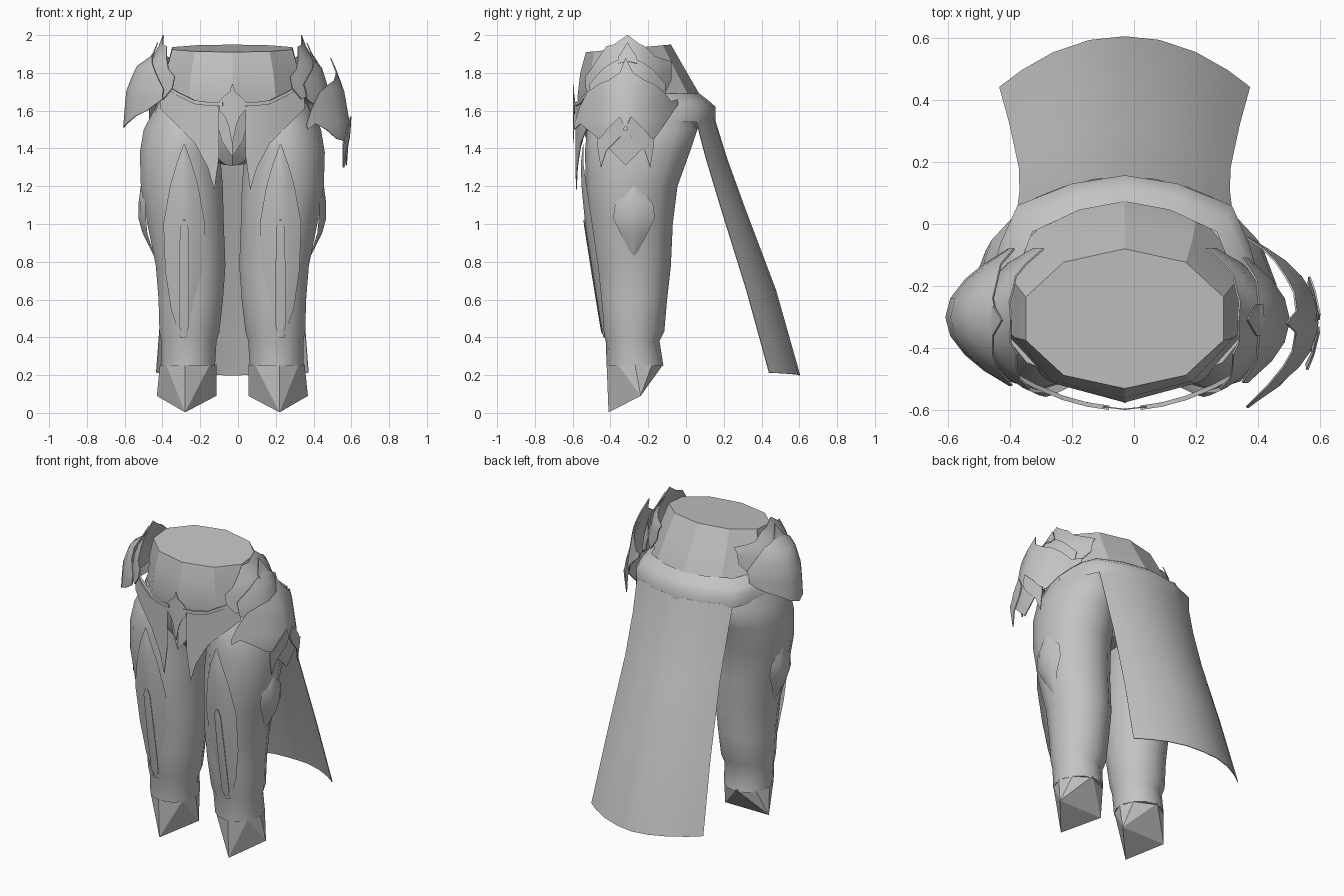
import bpy, bmesh, math

CX = -0.03  # symmetry plane of the body
steel = bpy.data.materials.new("plain grey")
steel.diffuse_color = (0.55, 0.55, 0.55, 1)


def finish(name, bm, thick=0.0, angle=35):
    bmesh.ops.remove_doubles(bm, verts=bm.verts, dist=0.0005)
    bmesh.ops.recalc_face_normals(bm, faces=bm.faces)
    me = bpy.data.meshes.new(name)
    bm.to_mesh(me)
    bm.free()
    me.materials.append(steel)
    ob = bpy.data.objects.new(name, me)
    bpy.context.collection.objects.link(ob)
    bpy.ops.object.select_all(action='DESELECT')
    ob.select_set(True)
    bpy.context.view_layer.objects.active = ob
    if thick:
        mod = ob.modifiers.new("thickness", 'SOLIDIFY')
        mod.thickness = thick
        mod.offset = 0
        bpy.ops.object.modifier_apply(modifier=mod.name)
    bpy.ops.object.shade_smooth_by_angle(angle=math.radians(angle))
    return ob


def skin(name, rows, closed=False, caps=False, thick=0.0, angle=35):
    """Join rows of points (d, y, z) into a surface; d is measured from the symmetry plane."""
    bm = bmesh.new()
    vs = [[bm.verts.new((CX + d, y, z)) for d, y, z in r] for r in rows]
    n = len(vs[0])
    for a, b in zip(vs, vs[1:]):
        for i in range(n if closed else n - 1):
            j = (i + 1) % n
            bm.faces.new((a[i], a[j], b[j], b[i]))
    if caps:
        bm.faces.new(vs[0])
        bm.faces.new(vs[-1])
    return finish(name, bm, thick, angle)


def ring(d0, d1, y0, y1, zf, zb, n, s=1):
    """Oval ring inside the given bounds, tilted from zf at the front to zb at the back."""
    out = []
    for i in range(n):
        a = math.pi / 2 + 2 * math.pi * i / n
        t = (math.sin(a) + 1) / 2
        out.append((s * ((d0 + d1) / 2 + (d1 - d0) / 2 * math.cos(a)),
                    y0 + (y1 - y0) * t, zf + (zb - zf) * t))
    return out


def lerp(table, z):
    if z >= table[0][0]:
        return table[0][1]
    for (z0, v0), (z1, v1) in zip(table, table[1:]):
        if z >= z1:
            return v0 + (v1 - v0) * (z0 - z) / (z0 - z1)
    return table[-1][1]


def hip_plate(name, cols, profile, bend, s, mid=-0.31, steps=6):
    """Curved side plate: columns (y, top, bottom), outward profile by height."""
    rows = []
    for k in range(steps + 1):
        r = []
        for y, top, bot in cols:
            z = top + (bot - top) * k / steps
            r.append((s * (lerp(profile, z) - bend * (y - mid) ** 2), y, z))
        rows.append(r)
    skin(name, rows, thick=0.006, angle=45)


# Waist and pelvis
body = [(.335, -.53, -.08, 1.91, 1.95), (.37, -.56, 0, 1.80, 1.81), (.39, -.575, .07, 1.67, 1.69),
        (.43, -.565, .10, 1.60, 1.60), (.45, -.54, .06, 1.48, 1.50),
        (.20, -.50, -.05, 1.38, 1.40), (.06, -.46, -.16, 1.31, 1.33)]
skin("waist", [ring(-w, w, a, b, zf, zb, 10) for w, a, b, zf, zb in body], True, True, angle=22)

# Rear belt, running round to the hip plates
arc = [(-.44, -.2), (-.40, -.06), (-.345, .06), (-.17, .13), (0, .157),
       (.17, .13), (.345, .06), (.40, -.06), (.44, -.2)]
skin("rear_belt", [[(d * .86, y - .085, 1.69) for d, y in arc],
                   [(d * .96, y - .04, 1.655) for d, y in arc],
                   [(d, y, 1.62) for d, y in arc],
                   [(d, y, 1.54) for d, y in arc]], angle=50)

# Cape: height, half width, centre y, edge y
cape = [(1.56, .345, .15, .05), (1.35, .338, .215, .105), (1.1, .34, .305, .18),
        (.65, .37, .475, .32), (.198, .403, .603, .44)]
us = (-1, -.82, -.57, -.28, 0, .28, .57, .82, 1)
skin("cape", [[(u * w, yc + (ye - yc) * abs(u) ** 2.05, z + (.015 * abs(u) if z < .5 else 0))
               for u in us] for z, w, yc, ye in cape], thick=0.004)

leg = [(1.64, .10, .40, -.47, .0), (1.5, .04, .475, -.525, .06), (1.38, .06, .495, -.535, .02),
       (1.2, .045, .49, -.53, -.045), (1.0, .04, .455, -.515, -.07), (.78, .032, .41, -.48, -.08),
       (.6, .045, .395, -.46, -.10), (.43, .065, .39, -.44, -.115), (.38, .08, .38, -.425, -.14),
       (.25, .088, .38, -.42, -.12)]
for s, side in ((1, "right"), (-1, "left")):
    # Leg
    skin(side + "_leg", [ring(a, b, y0, y1, z, z, 14, s) for z, a, b, y0, y1 in leg], True, True)

    # Pointed foot
    bm = bmesh.new()
    for d, y, z in [(.25, -.42, .25), (.35, -.36, .255), (.383, -.27, .255), (.25, -.118, .26),
                    (.35, -.18, .255), (.12, -.18, .255), (.085, -.27, .255), (.12, -.36, .255),
                    (.25, -.41, .003), (.4, -.24, .09), (.085, -.24, .09)]:
        bm.verts.new((CX + s * d, y, z))
    bmesh.ops.convex_hull(bm, input=bm.verts)
    finish(side + "_foot", bm, angle=15)

    # Long front plate on thigh and shin, with a raised narrow strip
    rows = [(1.42, .004, -.545), (1.32, .04, -.557), (1.2, .075, -.553), (1.0, .11, -.534),
            (.75, .10, -.495), (.55, .07, -.464), (.40, .02, -.438)]
    skin(side + "_thigh_plate", [[(s * (.255 + w * u), y + .035 * abs(u) ** 1.5 * w / .1, z)
                                  for u in (-1, -.5, 0, .5, 1)] for z, w, y in rows])
    rows = [(1.02, .006, -.541), (.98, .022, -.536), (.75, .026, -.5), (.46, .026, -.453),
            (.42, .012, -.445)]
    skin(side + "_shin_strip", [[(s * (.255 + w * u), y + .003 * abs(u), z) for u in (-1, 0, 1)]
                                for z, w, y in rows], thick=0.004)

    # Diamond knee guard on the outer side
    rows = [(1.2, .01, .485), (1.11, .10, .497), (1.03, .11, .497), (.95, .07, .475),
            (.82, .005, .41)]
    skin(side + "_knee_guard", [[(s * (x - .036 * u * u * w / .1), -.275 + w * u, z)
                                 for u in (-1, -.5, 0, .5, 1)] for z, w, x in rows])

    # Front cloth flap with a pointed inner end
    cols = [(.07, 1.62, 1.36), (.095, 1.63, 1.18), (.13, 1.63, 1.30), (.2, 1.64, 1.43),
            (.3, 1.69, 1.53), (.38, 1.72, 1.61)]
    skin(side + "_front_flap", [[(s * d, -.588 + .82 * d * d, t + (b - t) * k / 3)
                                 for d, t, b in cols] for k in range(4)], thick=0.004)

    # Thin front belt
    cols = [(.05, 1.635), (.12, 1.635), (.2, 1.645), (.29, 1.69), (.34, 1.72)]
    skin(side + "_front_belt", [[(s * d, -.594 + .86 * d * d, z + h) for d, z in cols]
                                for h in (.01, -.01)], thick=0.014)

    # Spiked upper hip collar, wrapping onto the waist
    cols = [(-.53, 1.78, 1.72), (-.50, 1.82, 1.66), (-.46, 1.88, 1.68), (-.42, 1.94, 1.68),
            (-.38, 1.95, 1.66), (-.31, 2.0, 1.64), (-.25, 1.955, 1.66), (-.22, 1.94, 1.68),
            (-.17, 1.89, 1.68), (-.13, 1.875, 1.66), (-.08, 1.86, 1.76)]
    hip_plate(side + "_hip_collar", cols,
              [(2.0, .365), (1.92, .395), (1.83, .455), (1.7, .48), (1.6, .49)], 3.3, s)
    # Small fin on the collar
    hip_plate(side + "_collar_fin", [(-.36, 1.88, 1.85), (-.31, 1.96, 1.86), (-.26, 1.88, 1.85)],
              [(1.96, .395), (1.9, .42), (1.85, .455)], 4, s)

# Rounded left hip guard, tucked under the collar
cols = [(-.52, 1.71, 1.66), (-.47, 1.80, 1.60), (-.42, 1.85, 1.57), (-.36, 1.88, 1.53),
        (-.30, 1.90, 1.51), (-.24, 1.88, 1.53), (-.18, 1.86, 1.57), (-.13, 1.82, 1.6),
        (-.08, 1.73, 1.65)]
hip_plate("left_hip_guard", cols,
          [(1.9, .41), (1.83, .51), (1.7, .56), (1.51, .575)], 4, -1, -.30)

# Right hip: inner rounded guard, winged outer guard and hanging plates
cols = [(-.51, 1.74, 1.66), (-.44, 1.82, 1.6), (-.38, 1.86, 1.56), (-.31, 1.88, 1.54),
        (-.24, 1.86, 1.56), (-.18, 1.82, 1.6), (-.11, 1.74, 1.66)]
hip_plate("right_inner_guard", cols, [(1.88, .43), (1.82, .475), (1.7, .51), (1.54, .53)], 3, 1)
cols = [(-.59, 1.53, 1.50), (-.56, 1.62, 1.53), (-.52, 1.70, 1.50), (-.46, 1.74, 1.45),
        (-.41, 1.76, 1.44), (-.35, 1.80, 1.47), (-.32, 1.88, 1.52),
        (-.28, 1.80, 1.47), (-.22, 1.76, 1.44), (-.17, 1.74, 1.45),
        (-.12, 1.70, 1.52), (-.08, 1.65, 1.58), (-.045, 1.66, 1.63)]
hip_plate("right_outer_guard", cols,
          [(1.88, .52), (1.8, .555), (1.7, .59), (1.5, .625), (1.32, .60)], 2.9, 1)
hang = [(1.57, .622), (1.3, .603)]
hip_plate("hanging_point", [(-.41, 1.48, 1.40), (-.32, 1.5, 1.31), (-.23, 1.48, 1.40)],
          hang, 1.2, 1, steps=3)
for m, name in ((1, "rear_feather"), (-1, "front_feather")):
    cols = [(.01, 1.53, 1.50), (.03, 1.57, 1.46), (.10, 1.50, 1.39), (.13, 1.46, 1.30),
            (.15, 1.45, 1.42)]
    hip_plate(name, [(-.32 + m * a, t, b) for a, t, b in cols],
              [(z, d + .006) for z, d in hang], 1.2, 1, steps=3)


def ridged(name, half, ymid, drop):
    """Symmetric front ornament with a centre ridge, from half-outline (width, z)."""
    skin(name, [[(-w, ymid + drop * w, z), (0, ymid, z), (w, ymid + drop * w, z)]
                for w, z in half], thick=0.004, angle=20)


# Buckle and hanging pendant
ridged("buckle", [(.002, 1.74), (.014, 1.70), (.04, 1.68), (.07, 1.65), (.068, 1.60),
                  (.04, 1.57), (.02, 1.52), (.002, 1.43)], -.597, .12)
ridged("pendant", [(.07, 1.62), (.075, 1.52), (.055, 1.44), (.003, 1.36)], -.575, .5)
